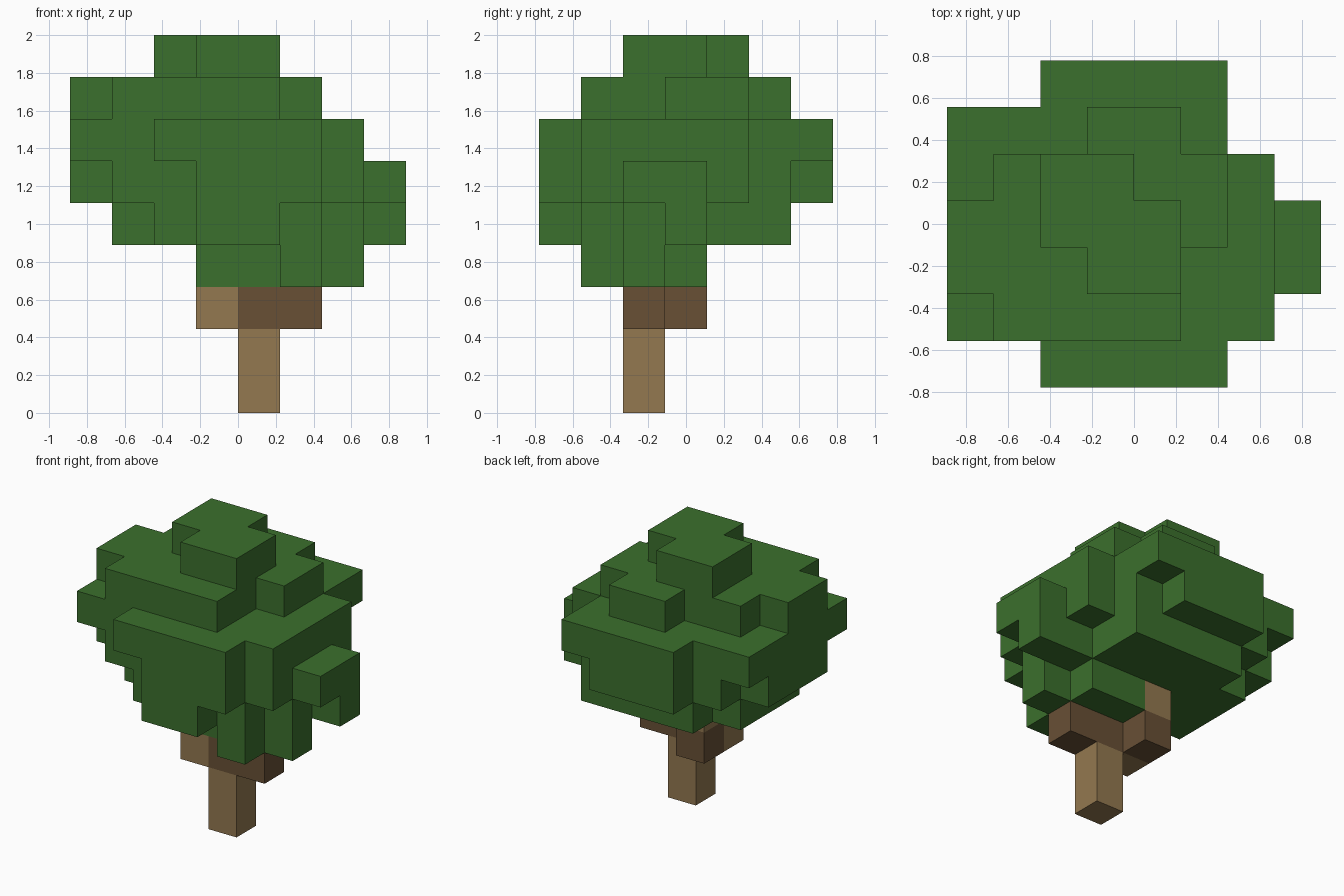
import bpy
import bmesh
from mathutils import Vector

old = bpy.data.objects.get("Cube")
if old:
    bpy.data.objects.remove(old)

CELL = 2 / 9
ORIGIN = Vector((-4 * CELL, -3.5 * CELL, 0))

# Floor plans from the ground up: each row is one depth step, back row first.
# L = leaves, P = pale bark, D = dark bark, . = empty
EMPTY = "........"
STEM = [EMPTY] * 4 + ["....P...", EMPTY, EMPTY]
FORK = [EMPTY] * 3 + ["...D....", "...PDD..", EMPTY, EMPTY]
SKIRT = [EMPTY] * 3 + ["...PLL..", "...LLLL.", ".....L..", EMPTY]
LOWER = [EMPTY,
         "..LLLL..",
         ".LLLLL..",
         ".LLLLLLL",
         ".LLLLLL.",
         "..LLLL..",
         "...LL..."]
MIDDLE = ["..LLL...",
          ".LLLLL..",
          "LLLLLLL.",
          "LLLLLLLL",
          "LLLLLLLL",
          ".LLLLLL.",
          "...LLL.."]
UPPER = ["..LLLL..",
         "LLLLLL..",
         "LLLLLLL.",
         "LLLLLLL.",
         "LLLLLLL.",
         "LLLLLLL.",
         "..LLLL.."]
SHOULDER = [EMPTY,
            "...LL...",
            ".LLLLL..",
            "LLLLLL..",
            "LLLLL...",
            ".LLLL...",
            EMPTY]
CROWN = [EMPTY, EMPTY,
         "..LL....",
         "..LLL...",
         "...LL...",
         EMPTY, EMPTY]
PLANS = [STEM, STEM, FORK, SKIRT, LOWER, MIDDLE, UPPER, SHOULDER, CROWN]

# Map every filled cell to its kind
cells = {}
for k, plan in enumerate(PLANS):
    for j, row in enumerate(reversed(plan)):
        for i, kind in enumerate(row):
            if kind != ".":
                cells[(i, j, k)] = kind


def make_material(name, color):
    mat = bpy.data.materials.new(name)
    mat.use_nodes = True
    mat.diffuse_color = color
    bsdf = mat.node_tree.nodes["Principled BSDF"]
    bsdf.inputs["Base Color"].default_value = color
    return mat


def build_part(name, kind, mat):
    """Join all blocks of one kind, keeping only the exposed sides."""
    bm = bmesh.new()
    for cell, cell_kind in cells.items():
        if cell_kind != kind:
            continue
        for axis in range(3):
            for side in (0, 1):
                near = list(cell)
                near[axis] += 1 if side else -1
                if tuple(near) in cells:
                    continue
                a, b = (axis + 1) % 3, (axis + 2) % 3
                loop = [(0, 0), (1, 0), (1, 1), (0, 1)]
                if not side:
                    loop.reverse()
                verts = []
                for da, db in loop:
                    p = Vector(cell)
                    p[axis] += side
                    p[a] += da
                    p[b] += db
                    verts.append(bm.verts.new(ORIGIN + p * CELL))
                bm.faces.new(verts)
    bmesh.ops.remove_doubles(bm, verts=bm.verts[:], dist=CELL / 100)
    mesh = bpy.data.meshes.new(name)
    bm.to_mesh(mesh)
    bm.free()
    mesh.materials.append(mat)
    obj = bpy.data.objects.new(name, mesh)
    bpy.context.scene.collection.objects.link(obj)


# Leafy canopy, pale trunk and dark branches
build_part("canopy", "L", make_material("leaf green", (0.044, 0.162, 0.026, 1)))
build_part("trunk", "P", make_material("pale bark", (0.292, 0.188, 0.08, 1)))
build_part("branches", "D", make_material("dark bark", (0.138, 0.08, 0.036, 1)))
